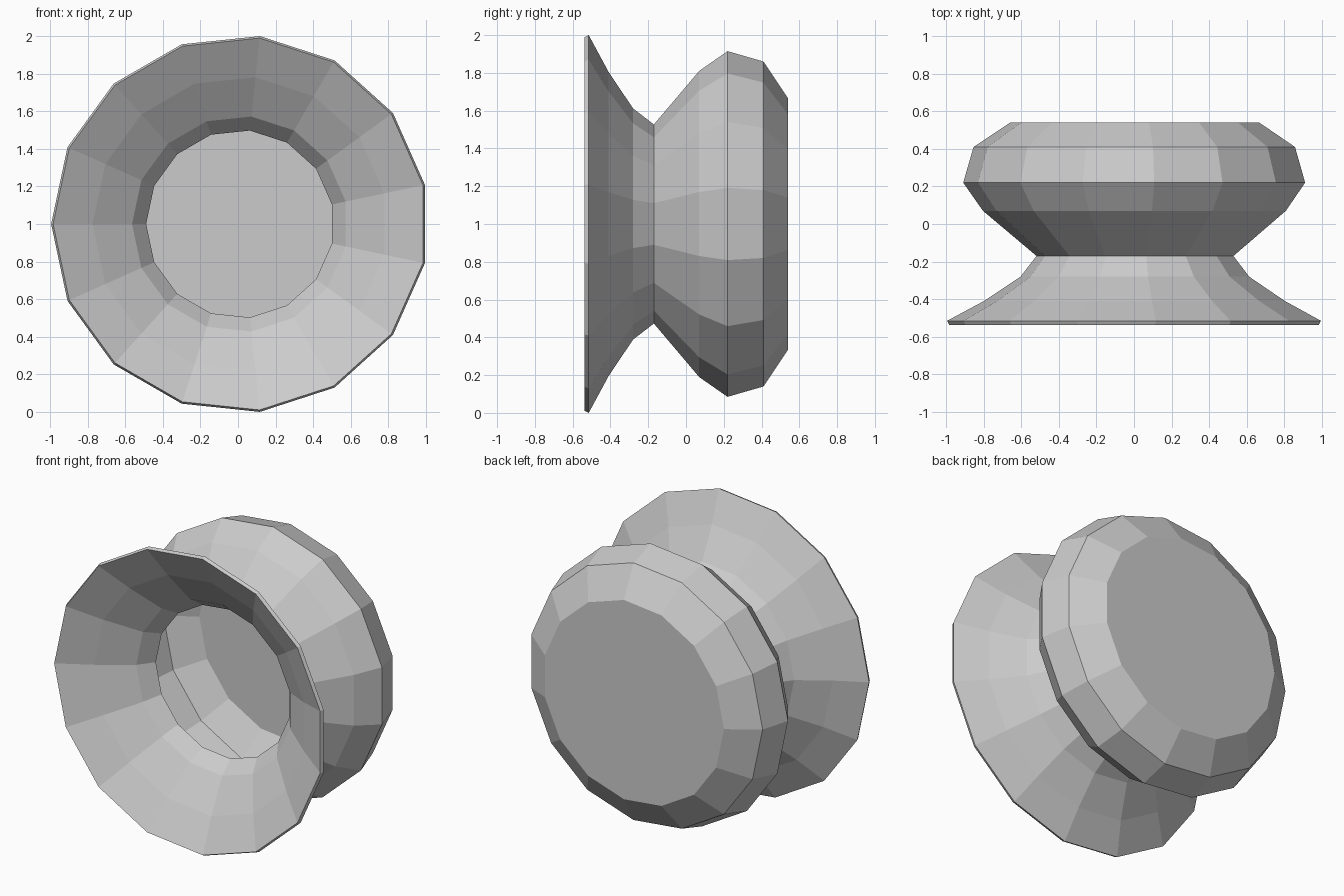
import bpy, bmesh
from math import sin, cos, pi

cube = bpy.data.objects.get("Cube")
if cube:
    bpy.data.objects.remove(cube, do_unlink=True)

SIDES = 15
CENTRE_X, CENTRE_Z = 0.011, 1.0


def material(name, colour):
    mat = bpy.data.materials.new(name)
    mat.use_nodes = True
    mat.diffuse_color = colour
    mat.node_tree.nodes["Principled BSDF"].inputs["Base Color"].default_value = colour
    return mat


def lathe(name, profile, mat):
    """Turn (radius, y) points around the y axis and close both ends with flat discs."""
    bm = bmesh.new()
    rings = []
    for radius, y in profile:
        ring = []
        for i in range(SIDES):
            a = pi + 2 * pi * i / SIDES
            ring.append(bm.verts.new((CENTRE_X + radius * cos(a), y, CENTRE_Z + radius * sin(a))))
        rings.append(ring)
    for low, high in zip(rings, rings[1:]):
        for i in range(SIDES):
            j = (i + 1) % SIDES
            bm.faces.new((low[i], low[j], high[j], high[i]))
    bm.faces.new(rings[0])
    bm.faces.new(rings[-1])
    bmesh.ops.recalc_face_normals(bm, faces=bm.faces)
    mesh = bpy.data.meshes.new(name)
    bm.to_mesh(mesh)
    bm.free()
    mesh.materials.append(mat)
    obj = bpy.data.objects.new(name, mesh)
    bpy.context.collection.objects.link(obj)
    return obj


grey = material("light grey", (0.6, 0.6, 0.6, 1))

# Outside, from the closed back to the flared rim
outside = [(0.67, 0.54), (0.865, 0.41), (0.92, 0.22), (0.815, 0.07),
           (0.53, -0.17), (0.615, -0.28), (0.81, -0.41), (1.0055, -0.515)]

# Inside, from the rim through the throat to the bowl floor
inside = [(0.995, -0.537), (0.785, -0.415), (0.575, -0.27), (0.5, -0.17),
          (0.795, 0.085), (0.893, 0.22), (0.843, 0.4), (0.66, 0.518)]

lathe("flared_bowl", outside + inside, grey)
